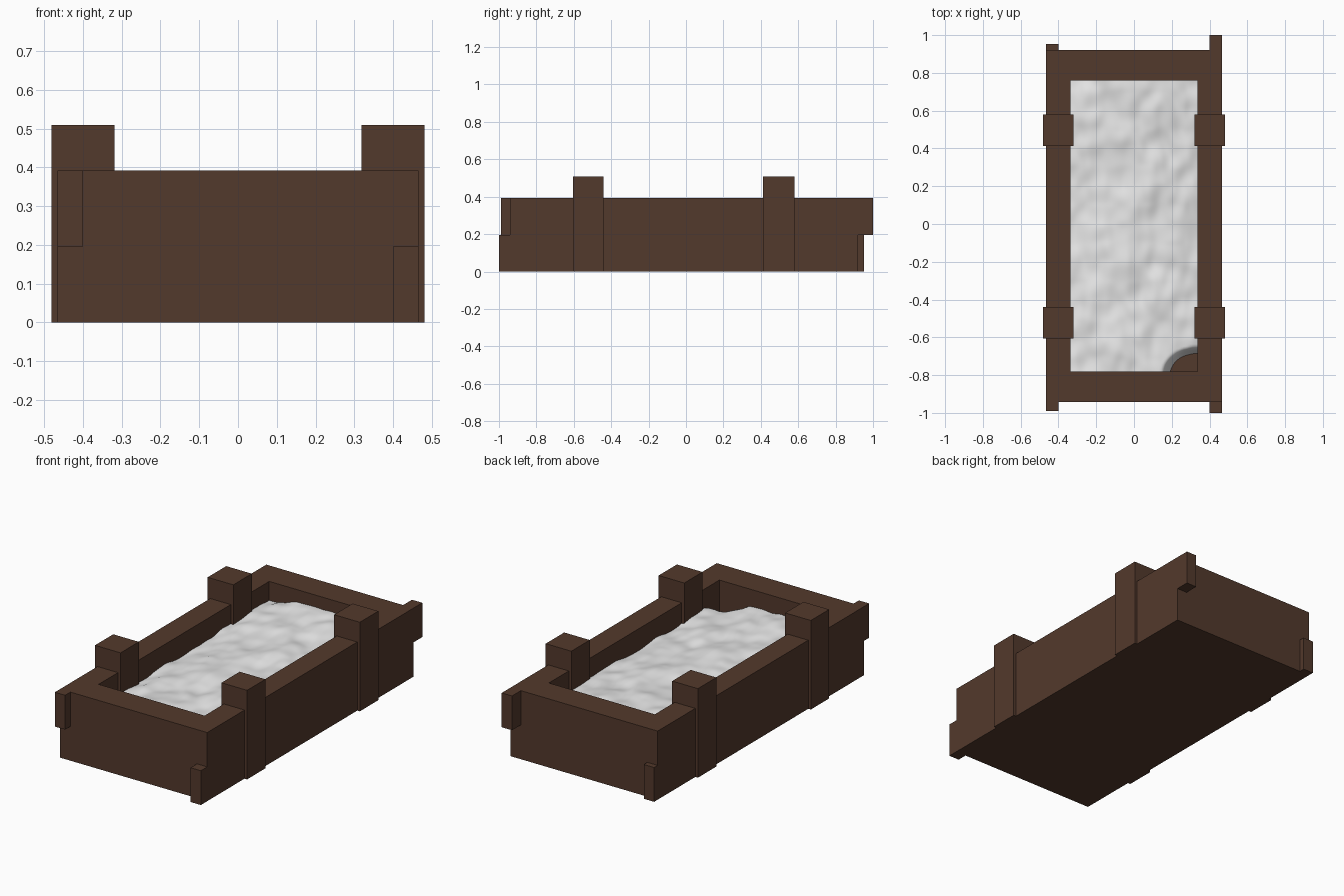
import bpy, bmesh, math
from mathutils import Vector, noise

if "Cube" in bpy.data.objects:
    bpy.data.objects.remove(bpy.data.objects["Cube"])


def material(name, rgb):
    m = bpy.data.materials.new(name)
    m.diffuse_color = (*rgb, 1)
    m.use_nodes = True
    m.node_tree.nodes["Principled BSDF"].inputs["Base Color"].default_value = m.diffuse_color
    return m


wood = material("dark_wood", (0.086, 0.041, 0.025))
white = material("snow_white", (0.8, 0.8, 0.8))


def finish(name, bm, mat):
    me = bpy.data.meshes.new(name)
    bm.normal_update()
    bm.to_mesh(me)
    bm.free()
    me.materials.append(mat)
    ob = bpy.data.objects.new(name, me)
    bpy.context.collection.objects.link(ob)
    return ob


def box(name, lo, hi, mat):
    bm = bmesh.new()
    bmesh.ops.create_cube(bm, size=1)
    for v in bm.verts:
        v.co = [(a + b) / 2 + c * (b - a) for a, b, c in zip(lo, hi, v.co)]
    return finish(name, bm, mat)


# Open trough: outer walls, rim, inner walls and floor as one shell
H, MID, FLOOR = 0.392, 0.196, 0.15
OX, IX = 0.465, 0.335
OY, IY = (-0.942, 0.92), (-0.78, 0.76)
bm = bmesh.new()


def ring(x, ys, z):
    return [bm.verts.new(p) for p in
            ((-x, ys[0], z), (x, ys[0], z), (x, ys[1], z), (-x, ys[1], z))]


rings = [ring(OX, OY, 0), ring(OX, OY, H), ring(IX, IY, H), ring(IX, IY, FLOOR)]
for a, b in zip(rings, rings[1:]):
    for i in range(4):
        j = (i + 1) % 4
        bm.faces.new((a[i], a[j], b[j], b[i]))
bm.faces.new(rings[0][::-1])
bm.faces.new(rings[-1])
finish("trough_frame", bm, wood)

# Protruding beam ends at the corners, alternating upper and lower
for name, side, y0, y1, z0, z1 in (
        ("front_left_beam_end", -1, -0.99, OY[0], MID, H),
        ("front_right_beam_end", 1, -1.0, OY[0], 0, MID),
        ("back_left_beam_end", -1, OY[1], 0.952, 0, MID),
        ("back_right_beam_end", 1, OY[1], 1.0, MID, H)):
    xs = sorted((side * 0.40, side * OX))
    box(name, (xs[0], y0, z0), (xs[1], y1, z1), wood)

# Four upright posts clasping the long walls
for side, sn in ((-1, "left"), (1, "right")):
    for y0, y1, yn in ((-0.605, -0.44, "front"), (0.413, 0.58, "back")):
        xs = sorted((side * 0.319, side * 0.481))
        box(f"{yn}_{sn}_post", (xs[0], y0, 0), (xs[1], y1, 0.509), wood)

# Lumpy snow filling, dipping below the floor in the front right corner
bm = bmesh.new()
NX, NY = 56, 128


def height(x, y):
    crown = 0.03 * (1 - (x / IX) ** 2)
    p = Vector((x * 6.5, y * 4.5, 3.7))
    lumps = 0.022 * noise.noise(p) + 0.011 * noise.noise(p * 2.2)
    d = math.hypot((x - 0.335) / 0.145, (y + 0.80) / 0.115)
    t = min(max((1.3 - d) / 0.5, 0), 1)
    dip = 0.2 * t * t * (3 - 2 * t)
    return 0.272 + crown + lumps + 0.02 * max(y, 0) - dip


grid = []
for j in range(NY + 1):
    y = IY[0] + (IY[1] - IY[0]) * j / NY
    row = []
    for i in range(NX + 1):
        x = -IX + 2 * IX * i / NX
        row.append(bm.verts.new((x, y, height(x, y))))
    grid.append(row)
for j in range(NY):
    for i in range(NX):
        f = bm.faces.new((grid[j][i], grid[j][i + 1],
                          grid[j + 1][i + 1], grid[j + 1][i]))
        f.smooth = True
finish("snow_filling", bm, white)
